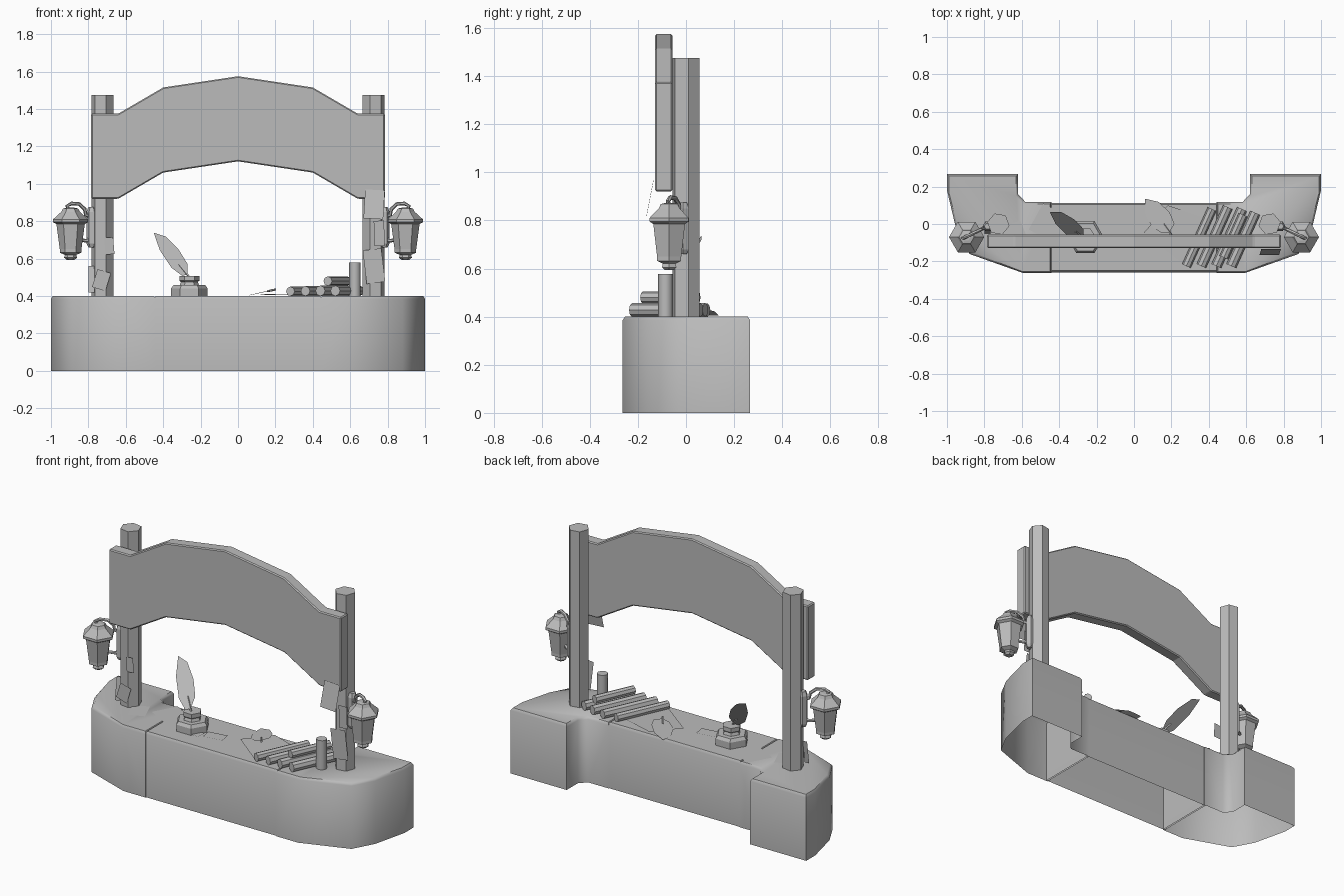
import bpy, bmesh, math
from mathutils import Vector

if "Cube" in bpy.data.objects:
    bpy.data.objects.remove(bpy.data.objects["Cube"], do_unlink=True)

GREY = (0.5, 0.5, 0.5, 1)
mat = bpy.data.materials.new("plain_grey")
mat.use_nodes = True
mat.diffuse_color = GREY
mat.node_tree.nodes["Principled BSDF"].inputs["Base Color"].default_value = GREY


def finish(name, bm, smooth=None):
    mesh = bpy.data.meshes.new(name)
    bm.to_mesh(mesh)
    bm.free()
    mesh.materials.append(mat)
    obj = bpy.data.objects.new(name, mesh)
    bpy.context.collection.objects.link(obj)
    if smooth:
        bpy.ops.object.select_all(action='DESELECT')
        obj.select_set(True)
        bpy.context.view_layer.objects.active = obj
        bpy.ops.object.shade_smooth_by_angle(angle=math.radians(smooth))
    return obj


def skin(name, rings, bottom=True, top=True, smooth=None):
    """Join equal rings of points into one shell."""
    bm = bmesh.new()
    rows = [[bm.verts.new(p) for p in ring] for ring in rings]
    n = len(rows[0])
    for a, b in zip(rows, rows[1:]):
        for i in range(n):
            j = (i + 1) % n
            bm.faces.new((a[i], a[j], b[j], b[i]))
    if bottom:
        bm.faces.new(rows[0][::-1])
    if top:
        bm.faces.new(rows[-1])
    bmesh.ops.recalc_face_normals(bm, faces=bm.faces)
    return finish(name, bm, smooth)


def turned(name, centre, profile, sides=6, turn=0.0, smooth=None):
    """Stack of polygons given as (radius, height)."""
    cx, cy = centre
    angles = [turn + math.tau * i / sides for i in range(sides)]
    rings = [[(cx + r * math.cos(a), cy + r * math.sin(a), z) for a in angles]
             for r, z in profile]
    return skin(name, rings, smooth=smooth)


def rod(name, path, radius, sides=8, smooth=40):
    """Tube along a path."""
    pts = [Vector(p) for p in path]
    rings = []
    for i, p in enumerate(pts):
        d = (pts[min(i + 1, len(pts) - 1)] - pts[max(i - 1, 0)]).normalized()
        ref = Vector((0, 1, 0)) if abs(d.y) < 0.8 else Vector((0, 0, 1))
        u = d.cross(ref).normalized()
        v = d.cross(u)
        rings.append([p + radius * (u * math.cos(t) + v * math.sin(t))
                      for t in (math.tau * k / sides for k in range(sides))])
    return skin(name, rings, smooth=smooth)


def sheet(name, points):
    bm = bmesh.new()
    bm.faces.new([bm.verts.new(p) for p in points])
    return finish(name, bm)


def flat_sheet(name, x, y, w, d, turn, z=0.404):
    c, s = math.cos(turn), math.sin(turn)
    corners = [(-w, -d), (w, -d), (w, d), (-w, d)]
    return sheet(name, [(x + (a * c - b * s) / 2, y + (a * s + b * c) / 2, z)
                        for a, b in corners])


def note(name, x, z, w, h, tilt, y=-0.062, lean=0.0):
    c, s = math.cos(tilt), math.sin(tilt)
    pts = []
    for a, b in [(-w, -h), (w, -h), (w, h), (-w, h)]:
        pts.append((x + (a * c - b * s) / 2, y + lean * b / h,
                    z + (a * s + b * c) / 2))
    return sheet(name, pts)


def feather(name, base, tip, side):
    """Flat pointed vane on a thin shaft."""
    base, tip, side = Vector(base), Vector(tip), Vector(side).normalized()
    outline = [(0.08, 0.0), (0.18, 0.05), (0.45, 0.065), (0.78, 0.05), (1, 0.0),
               (0.75, -0.045), (0.4, -0.06), (0.15, -0.035)]
    sheet(name + "_vane", [base.lerp(tip, t) + side * w for t, w in outline])
    rod(name + "_shaft", [base, base.lerp(tip, 0.3)], 0.006, 5)


def block(name, outline):
    """Hollow counter block with a softened top edge."""
    cx = sum(p[0] for p in outline) / len(outline)
    cy = sum(p[1] for p in outline) / len(outline)
    inset = [(x - math.copysign(0.01, x - cx), y - math.copysign(0.01, y - cy))
             for x, y in outline]
    return skin(name, [[(x, y, 0) for x, y in outline],
                       [(x, y, 0.385) for x, y in outline],
                       [(x, y, 0.4) for x, y in inset]], bottom=False, smooth=50)


# Counter: centre block and two end blocks
block("counter_middle", [(-0.45, -0.258), (0.45, -0.258), (0.45, 0.113), (-0.45, 0.113)])
end_outline = [(0.44, -0.263), (0.59, -0.263), (0.88, -0.16), (0.95, -0.03),
               (1, 0.18), (1, 0.267), (0.62, 0.267), (0.62, 0.16),
               (0.58, 0.117), (0.44, 0.117)]

for side, s in (("left", 1), ("right", -1)):
    block(side + "_counter_end", [(s * x, y) for x, y in end_outline])
    # Post
    turned(side + "_post", (s * 0.725, 0), [(0.06, 0.39), (0.06, 1.475)], 6,
           math.radians(10 * s), smooth=35)
    # Hexagonal lantern with flared lid
    c = (s * 0.895, -0.07)
    turned(side + "_lantern", c,
           [(0.02, 0.593), (0.035, 0.605), (0.03, 0.62), (0.058, 0.632),
            (0.058, 0.65), (0.076, 0.785), (0.094, 0.795), (0.094, 0.81),
            (0.05, 0.85), (0.04, 0.868), (0.02, 0.872)])
    # Wall plate and curved hanger
    turned(side + "_bracket_plate", (s * 0.782, -0.012),
           [(0.018, 0.66), (0.028, 0.68), (0.028, 0.85), (0.018, 0.875)], 6)
    rod(side + "_lantern_hanger",
        [(s * 0.9, -0.07, 0.86), (s * 0.915, -0.075, 0.88), (s * 0.89, -0.065, 0.895),
         (s * 0.85, -0.045, 0.892), (s * 0.82, -0.03, 0.865),
         (s * 0.815, -0.028, 0.835), (s * 0.78, -0.012, 0.82)], 0.01, 6)
    rod(side + "_lower_brace",
        [(s * 0.78, -0.012, 0.72), (s * 0.81, -0.025, 0.695), (s * 0.845, -0.045, 0.7)],
        0.01, 6)

# Arched sign board
half = [(0.4, 1.515), (0.64, 1.375), (0.785, 1.375)]
low = [(0.785, 0.92), (0.64, 0.92), (0.4, 1.06)]
arch = [(0, 1.575)] + half + low + [(0, 1.12)]
arch += [(-x, z) for x, z in low[::-1] + half[::-1]]
board = skin("sign_board", [[(x, y, z) for x, z in arch] for y in (-0.128, -0.057)])
bevel = board.modifiers.new("soft_edges", 'BEVEL')
bevel.width = 0.006
bevel.segments = 1

# Ink pot with quill
turned("ink_pot", (-0.26, -0.07),
       [(0.098, 0.4), (0.098, 0.44), (0.085, 0.458), (0.052, 0.458),
        (0.045, 0.475), (0.054, 0.482), (0.054, 0.507), (0.03, 0.507)], 6)
feather("quill", (-0.255, -0.085, 0.495), (-0.45, 0.065, 0.738), (0.05, 0.08, 0.086))
feather("loose_feather", (0.2, -0.06, 0.435), (0.06, 0.135, 0.405), (0.8, 0.5, 0.2))

# Papers on the counter
for i, (x, y, w, d, t) in enumerate([
        (-0.45, 0.0, 0.17, 0.16, -0.5), (-0.63, -0.06, 0.1, 0.13, 0.4),
        (-0.09, -0.09, 0.12, 0.07, 0.15), (-0.21, -0.12, 0.1, 0.06, -0.15)]):
    flat_sheet(f"paper_{i + 1}", x, y, w, d, t, 0.402 + 0.001 * i)
sheet("large_parchment", [(0.18, 0.1, 0.41), (0.05, -0.05, 0.408),
                          (0.27, -0.22, 0.404), (0.39, 0.03, 0.404)])

# Rolled scrolls
for i, (x, z, r, back) in enumerate([
        (0.28, 0.425, 0.025, 0.08), (0.36, 0.427, 0.027, 0.09),
        (0.44, 0.428, 0.028, 0.08), (0.52, 0.428, 0.028, 0.06),
        (0.48, 0.48, 0.025, 0.05)]):
    front = -0.225 if i < 4 else -0.18
    rod(f"scroll_{i + 1}", [(x, front, z), (x + 0.45 * (back - front), back, z)], r)
turned("standing_scroll", (0.625, -0.085), [(0.031, 0.4), (0.031, 0.578)], 8, smooth=50)

# Notes pinned to the posts
note("left_note_top", 0.728, 0.89, 0.105, 0.155, -0.06, -0.15, 0.015)
note("left_note_middle", 0.755, 0.735, 0.055, 0.135, 0.03, -0.064)
note("left_note_low", 0.727, 0.56, 0.1, 0.18, 0.12, -0.06)
note("right_note_top", -0.688, 0.668, 0.048, 0.09, 0.08)
note("right_note_low", -0.73, 0.485, 0.075, 0.1, -0.3)
note("right_note_edge", -0.783, 0.49, 0.03, 0.14, 0.0, -0.04, 0.01)
